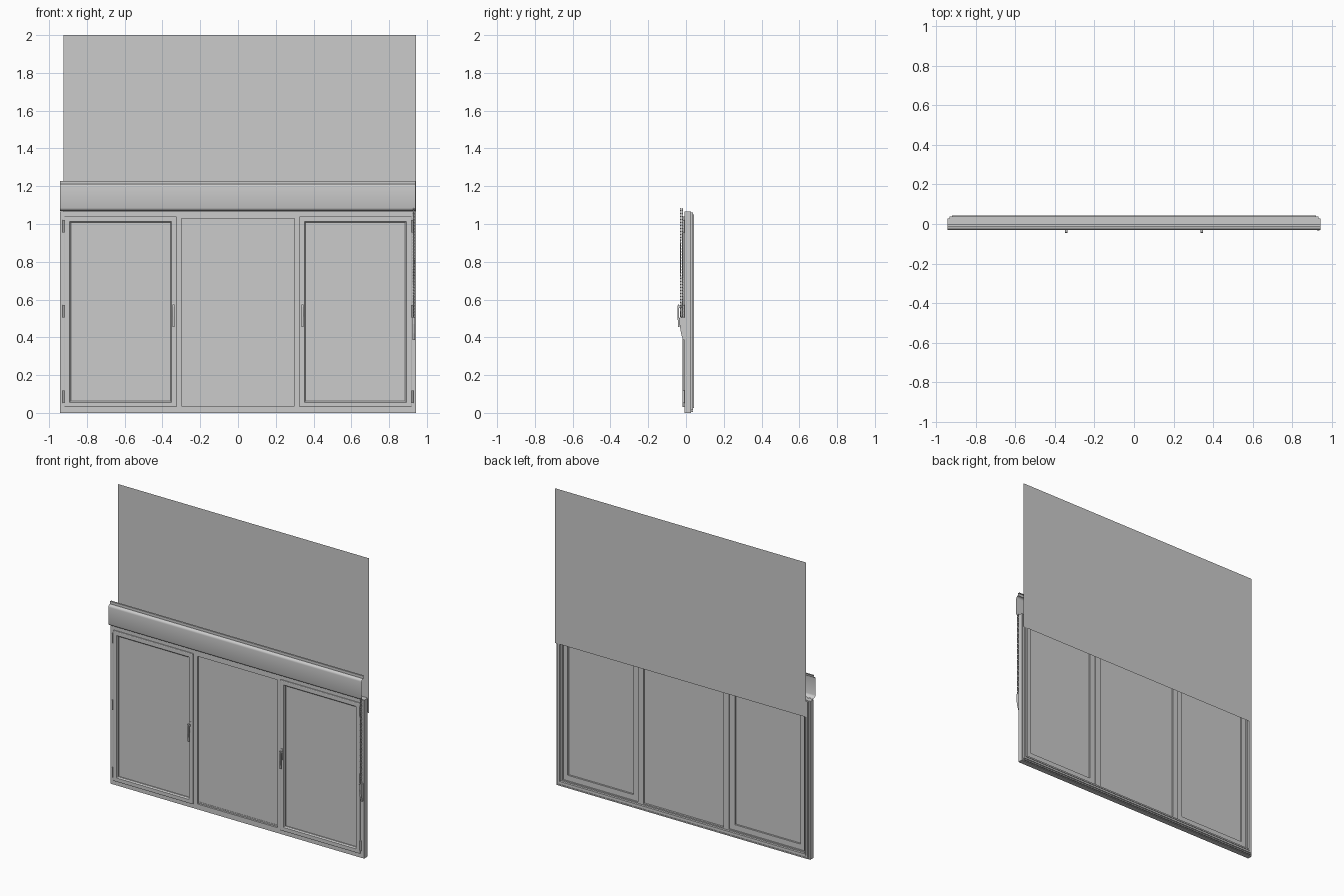
import bpy, bmesh, math
from mathutils import Matrix

if "Cube" in bpy.data.objects:
    bpy.data.objects.remove(bpy.data.objects["Cube"])

grey = bpy.data.materials.new("light_grey")
grey.diffuse_color = (0.6, 0.6, 0.6, 1)
grey.use_nodes = True
grey.node_tree.nodes["Principled BSDF"].inputs["Base Color"].default_value = grey.diffuse_color


def finish(name, bm, smooth=False, closed=True):
    if closed:
        bmesh.ops.recalc_face_normals(bm, faces=bm.faces)
    me = bpy.data.meshes.new(name)
    bm.to_mesh(me)
    bm.free()
    me.materials.append(grey)
    ob = bpy.data.objects.new(name, me)
    bpy.context.collection.objects.link(ob)
    if smooth:
        bpy.ops.object.select_all(action='DESELECT')
        ob.select_set(True)
        bpy.context.view_layer.objects.active = ob
        bpy.ops.object.shade_smooth_by_angle(angle=math.radians(40))
    return ob


def box(name, x0, x1, y0, y1, z0, z1, bevel=0):
    bm = bmesh.new()
    m = Matrix.Translation(((x0 + x1) / 2, (y0 + y1) / 2, (z0 + z1) / 2)) @ \
        Matrix.Diagonal((x1 - x0, y1 - y0, z1 - z0, 1))
    bmesh.ops.create_cube(bm, size=1, matrix=m)
    if bevel:
        bmesh.ops.bevel(bm, geom=bm.edges[:], offset=bevel, segments=2, affect='EDGES', profile=0.5)
    return finish(name, bm, bool(bevel))


def ring(name, x0, x1, z0, z1, profile):
    """Mitred rectangular frame; profile is a closed loop of (inset, y)."""
    bm = bmesh.new()
    loops = [[bm.verts.new(p) for p in ((x0 + i, y, z0 + i), (x1 - i, y, z0 + i),
                                        (x1 - i, y, z1 - i), (x0 + i, y, z1 - i))]
             for i, y in profile]
    for a, b in zip(loops, loops[1:] + loops[:1]):
        for k in range(4):
            n = (k + 1) % 4
            bm.faces.new((a[k], a[n], b[n], b[k]))
    return finish(name, bm)


def extrude_x(name, pts, x0, x1, closed=True, smooth=False):
    """Sweep a (y, z) profile along x."""
    bm = bmesh.new()
    a = [bm.verts.new((x0, y, z)) for y, z in pts]
    b = [bm.verts.new((x1, y, z)) for y, z in pts]
    n = len(pts)
    for k in range(n if closed else n - 1):
        j = (k + 1) % n
        bm.faces.new((a[k], a[j], b[j], b[k]))
    if closed:
        bm.faces.new(a)
        bm.faces.new(b)
    return finish(name, bm, smooth, closed)


W = 0.943
# main frame and the slimmer frame behind it
ring("outer_frame", -W, W, 0, 1.065,
     [(0, -0.007), (0.036, -0.007), (0.036, 0.006), (0.045, 0.006), (0.045, 0.027), (0, 0.027)])
ring("rear_frame", -0.932, 0.932, 0.015, 1.062,
     [(0, 0.027), (0.022, 0.027), (0.022, 0.042), (0.012, 0.042), (0.012, 0.038), (0, 0.038)])
box("sill_lip", -0.932, 0.932, 0.027, 0.036, 0.004, 0.012)

# fixed centre pane
box("centre_glass", -0.31, 0.31, 0.008, 0.014, 0.04, 1.03)

for s, side in ((-1, "left"), (1, "right")):
    # post between casement and fixed pane
    px = s * 0.318
    box(side + "_post", px - 0.02, px + 0.02, -0.007, 0.027, 0.036, 1.03)
    # casement with sloped glazing bead
    x0, x1 = sorted((s * 0.918, s * 0.325))
    ring(side + "_sash", x0, x1, 0.03, 1.04,
         [(0, -0.016), (0.003, -0.018), (0.026, -0.018), (0.033, -0.010), (0.033, 0.004),
          (0.052, 0.008), (0.052, 0.020), (0, 0.020)])
    box(side + "_glass", x0 + 0.03, x1 - 0.03, -0.002, 0.006, 0.06, 1.01)
    # handle: base plate, neck and lever
    hx = s * 0.342
    box(side + "_handle_base", hx - 0.007, hx + 0.007, -0.023, -0.017, 0.51, 0.583, 0.002)
    box(side + "_handle_neck", hx - 0.005, hx + 0.005, -0.042, -0.022, 0.555, 0.568)
    extrude_x(side + "_handle_lever",
              [(-0.036, 0.575), (-0.043, 0.573), (-0.045, 0.56), (-0.045, 0.51), (-0.041, 0.455),
               (-0.034, 0.455), (-0.036, 0.51)], hx - 0.006, hx + 0.006)
    # hinges
    for i, z in enumerate((0.085, 0.537, 0.987)):
        bm = bmesh.new()
        bmesh.ops.create_cone(bm, cap_ends=True, segments=14, radius1=0.006, radius2=0.006, depth=0.066,
                              matrix=Matrix.Translation((s * 0.922, -0.013, z)))
        finish(f"{side}_hinge_{i + 1}", bm, True)

# blind cassette: open shell with rounded shoulder and upper lip
shoulder = [(-0.015 - 0.015 * math.sin(t), 1.195 + 0.016 * math.cos(t))
            for t in (k * math.pi / 12 for k in range(7))]
extrude_x("blind_cassette",
          [(0.0, 1.228), (-0.012, 1.228), (-0.012, 1.211)] + shoulder +
          [(-0.03, 1.085), (-0.027, 1.077), (-0.02, 1.072), (-0.006, 1.068)],
          -W, W - 0.002, closed=False, smooth=True)

# thin sheet rising behind the frame
extrude_x("rear_sheet", [(0.044, 0.96), (0.044, 2.0)], -0.925, W, closed=False)

# bead chain loop and its holder
bm = bmesh.new()
beads = [(y, 0.512 + 0.008 * k) for y in (-0.029, -0.019) for k in range(72)]
beads.append((-0.024, 0.506))
for y, z in beads:
    bmesh.ops.create_icosphere(bm, subdivisions=1, radius=0.0042,
                               matrix=Matrix.Translation((0.931, y, z)))
finish("bead_chain", bm, True)
extrude_x("chain_holder",
          [(-0.007, 0.385), (-0.016, 0.385), (-0.026, 0.42), (-0.034, 0.47), (-0.034, 0.505),
           (-0.007, 0.505)], 0.924, 0.937)
